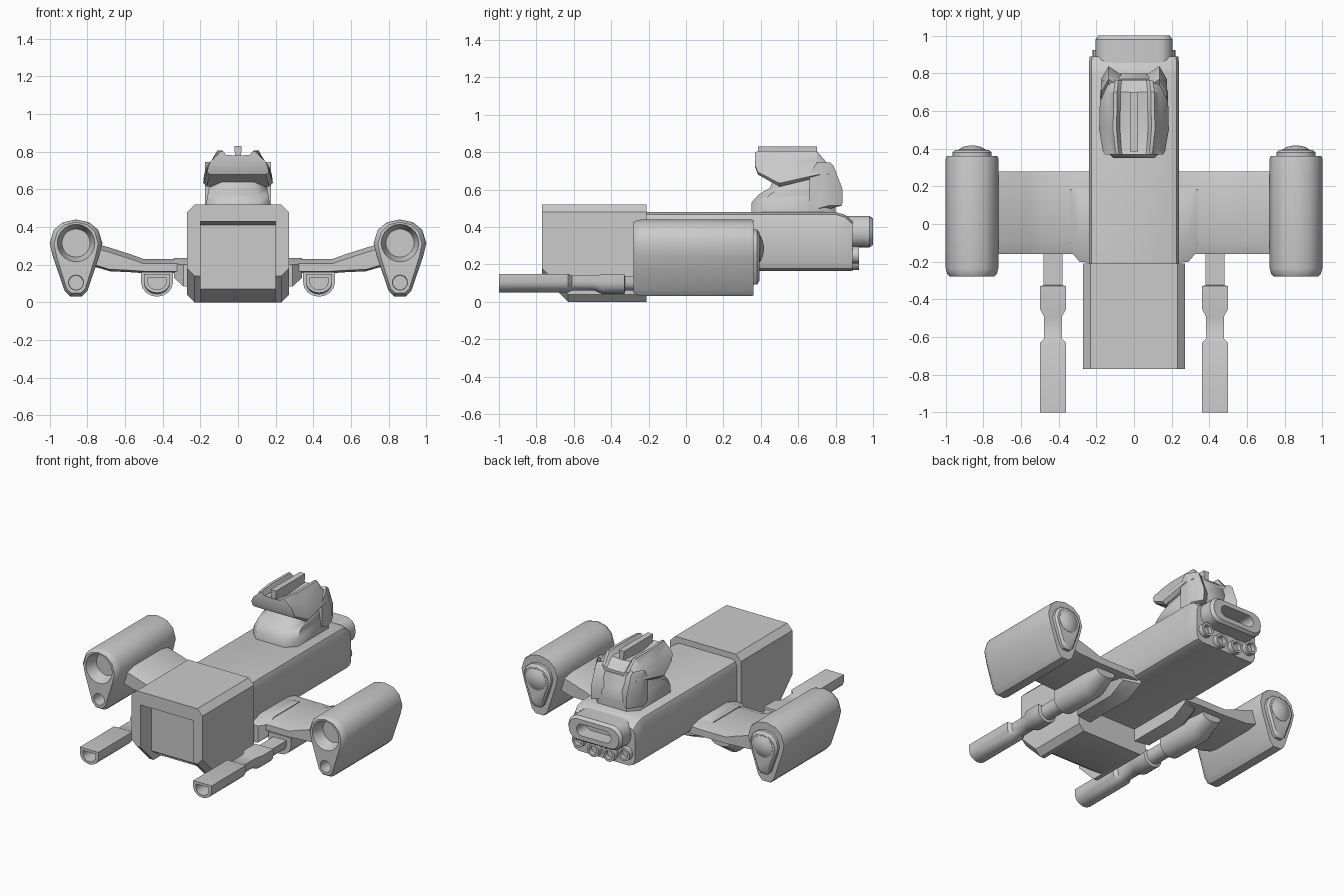
import bpy, bmesh, math
from mathutils import Vector

if "Cube" in bpy.data.objects:
    bpy.data.objects.remove(bpy.data.objects["Cube"])


def loft(name, rings):
    """Skin a list of equal-length point rings and cap both ends."""
    bm = bmesh.new()
    rows = [[bm.verts.new(p) for p in r] for r in rings]
    n = len(rows[0])
    for a, b in zip(rows, rows[1:]):
        for i in range(n):
            j = (i + 1) % n
            bm.faces.new((a[i], a[j], b[j], b[i]))
    bm.faces.new(rows[0])
    bm.faces.new(rows[-1])
    bmesh.ops.recalc_face_normals(bm, faces=bm.faces)
    me = bpy.data.meshes.new(name)
    bm.to_mesh(me)
    bm.free()
    ob = bpy.data.objects.new(name, me)
    bpy.context.collection.objects.link(ob)
    return ob


def finish(ob, cutters=(), mirror=False, bevel=0, angle=35):
    if bevel:
        m = ob.modifiers.new("bevel", 'BEVEL')
        m.width, m.segments, m.limit_method, m.angle_limit = bevel, 2, 'ANGLE', math.radians(40)
    for c in cutters:
        m = ob.modifiers.new("cut", 'BOOLEAN')
        m.object, m.operation, m.solver = c, 'DIFFERENCE', 'EXACT'
        c.hide_render = True
    if mirror:
        m = ob.modifiers.new("mirror", 'MIRROR')
        m.use_mirror_merge = False
    bpy.ops.object.select_all(action='DESELECT')
    ob.select_set(True)
    bpy.context.view_layer.objects.active = ob
    bpy.ops.object.convert(target='MESH')
    bpy.ops.object.shade_smooth_by_angle(angle=math.radians(angle))
    for c in cutters:
        bpy.data.objects.remove(c)
    return ob


def rrect(y, cx, z0, z1, hw, r, n=1):
    """Rounded rectangle in the xz plane."""
    pts, cz, hh = [], (z0 + z1) / 2, (z1 - z0) / 2
    for k, (sx, sz) in enumerate(((1, 1), (-1, 1), (-1, -1), (1, -1))):
        for i in range(n + 1):
            a = math.pi / 2 * (k + i / n)
            pts.append((cx + sx * (hw - r) + r * math.cos(a), y, cz + sz * (hh - r) + r * math.sin(a)))
    return pts


def circle(y, cx, cz, r, n=16):
    return [(cx + r * math.cos(2 * math.pi * i / n), y, cz + r * math.sin(2 * math.pi * i / n)) for i in range(n)]


def dee(y, cx, top, hw, h, n=8):
    """Flat-topped, round-bottomed section."""
    arc = [(cx + hw * math.cos(math.pi * i / n), y, top - h * .4 - h * .6 * math.sin(math.pi * i / n))
           for i in range(n + 1)]
    return [(cx + hw, y, top)] + arc + [(cx - hw, y, top)]


def along_x(profile, x):
    return [(x, y, z) for y, z in profile]


# Front cargo head with chin slope and open recess
head = loft("front_head", [rrect(y, 0, z, .52, .27, .04) for y, z in ((-.77, .14), (-.63, 0), (-.21, 0))])
slot = [(-.82, -.1), (-.82, .43), (-.77, .43), (-.65, .41), (-.65, .07), (-.52, -.02), (-.5, -.1)]
finish(head, [loft("recess_cutter", [along_x(slot, -.2), along_x(slot, .2)])])

# Long main body, rounded over at the tail
finish(loft("main_body", [rrect(y, 0, .165, z, w, .045, 2) for y, z, w in
                          ((-.25, .48, .24), (.8, .48, .24), (.85, .465, .24), (.89, .43, .235))]))

# Wide tail exhaust and the four small pipes below it
tail = loft("tail_exhaust", [rrect(.82, 0, .29, .46, .205, .075, 5), rrect(.98, 0, .29, .46, .205, .075, 5),
                             rrect(1.0, 0, .305, .445, .19, .065, 5)])
finish(tail, [loft("slot_cutter", [rrect(.9, 0, .335, .415, .13, .039, 5), rrect(1.1, 0, .335, .415, .13, .039, 5)])])
for i, (x, z) in enumerate(((-.175, .25), (-.06, .215), (.06, .215), (.175, .25))):
    pipe = loft(f"tail_pipe_{i + 1}", [circle(.85, x, z, .045), circle(.925, x, z, .045)])
    finish(pipe, [loft("pipe_cutter", [circle(.895, x, z, .03), circle(1.0, x, z, .03)])])

# Wings, bent upward at the outer end
wing = []
for x, zb, zt in ((.2, .15, .235), (.3, .155, .23), (.5, .155, .23), (.57, .16, .255), (.68, .165, .29), (.8, .2, .325)):
    wing.append(along_x([(-.16, zb + .01), (-.16, zt - .025), (-.09, zt), (.2, zt), (.28, zt - .02),
                         (.28, zb + .01), (.2, zb), (-.1, zb)], x))
finish(loft("wing", wing), mirror=True)

# Fairing under each wing root
root = []
for x, zb, y0, y1 in ((.18, .08, -.21, .28), (.29, .085, -.2, .24), (.34, .13, -.14, .2)):
    root.append(along_x([(y0, zb), (y0, .2), (-.1, .235), (.18, .235), (y1, .2), (y1, zb + .06), (y1 - .12, zb)], x))
finish(loft("wing_root", root), mirror=True)

# Engine pods: teardrop section with two front intakes and a domed rear cap
half = [(0, .44), (.07, .425), (.118, .385), (.14, .315), (.122, .24), (.06, .06), (.03, .03)]
tear = half + [(-x, z) for x, z in reversed(half[1:])]


def pod(y, s):
    return [(.86 + x * s, y, .26 + (z - .26) * (s * .5 + .5)) for x, z in tear]


engine = loft("engine_pod", [pod(-.28, .84), pod(-.265, .94), pod(-.235, 1), pod(.345, 1), pod(.36, .97)])
finish(engine, [loft("intake_cutter", [circle(-.4, .86, .315, .1, 20), circle(-.28, .86, .315, .1, 20),
                                       circle(-.2, .86, .315, .075, 20)]),
                loft("lower_cutter", [circle(-.4, .86, .105, .042), circle(-.16, .86, .105, .038)])], mirror=True)
cap = [[(.86 + x * s, y, .25 + (z - .25) * s * .97) for x, z in tear]
       for y, s in ((.34, .74), (.38, .74), (.393, .64))]
finish(loft("engine_rear_cap", cap), mirror=True)
finish(loft("engine_dome", [circle(y, .86, .285, r) for y, r in
                            ((.37, .075), (.395, .073), (.41, .045), (.416, .015))]), mirror=True)

# Guns slung under the wings
stations = ((-1, .07, .15, .1), (-.63, .07, .15, .1), (-.61, .048, .14, .08), (-.49, .048, .14, .08),
            (-.45, .07, .147, .105), (-.33, .07, .147, .105), (-.325, .05, .135, .075), (.0, .05, .135, .075))
gun = loft("gun_barrel", [dee(y, .43, t, w, h) for y, w, t, h in stations])
finish(gun, [loft("muzzle_cutter", [dee(-1.1, .43, .132, .048, .064), dee(-.88, .43, .132, .048, .064)])], mirror=True)
finish(loft("gun_mount", [dee(-.16, .43, .16, .085, .13), dee(.12, .43, .16, .085, .13),
                          dee(.24, .43, .165, .07, .05)]), mirror=True)

# Turret neck standing on the body
neck = []
for z, hw, y0, y1 in ((.46, .17, .35, .8), (.53, .168, .35, .8), (.575, .16, .39, .8), (.61, .155, .45, .79), (.7, .13, .48, .77)):
    c = .06
    neck.append([(hw, y0 + c, z), (hw, y1 - c, z), (hw - c, y1, z), (c - hw, y1, z),
                 (-hw, y1 - c, z), (-hw, y0 + c, z), (c - hw, y0, z), (hw - c, y0, z)])
finish(loft("turret_neck", neck), angle=45)

# Turret hood with two side ridges
shape = [(0, 0), (.9, 0), (1, .1), (.93, .38), (.76, .68), (.6, 1), (.5, 1), (.4, .78)]
section = shape + [(0, .74)] + [(-x, t) for x, t in reversed(shape[1:])]
hood = []
for y, w, zb, zt in ((.37, .155, .72, .8), (.385, .165, .68, .805), (.5, .185, .615, .805),
                     (.7, .18, .665, .805), (.765, .165, .68, .73)):
    hood.append([(x * w, y, zb + t * (zt - zb)) for x, t in section])
finish(loft("turret_hood", hood))

# Centre fin on the hood
fin = [[(x, y, z) for x, z in ((-.03, .72), (-.016, .78), (-.02, .83), (.02, .83), (.016, .78), (.03, .72))]
       for y in (.385, .7)]
finish(loft("turret_fin", fin))

# Angled rear plates of the turret
ear = []
for x, d in ((.06, .05), (.135, 0), (.175, .07)):
    ear.append(along_x([(.66, .52), (.66, .69), (.77 - d, .745), (.79 - d, .725), (.838 - d, .6), (.835 - d, .515),
                        (.78 - d, .5)], x))
finish(loft("turret_rear_plate", ear), mirror=True)
